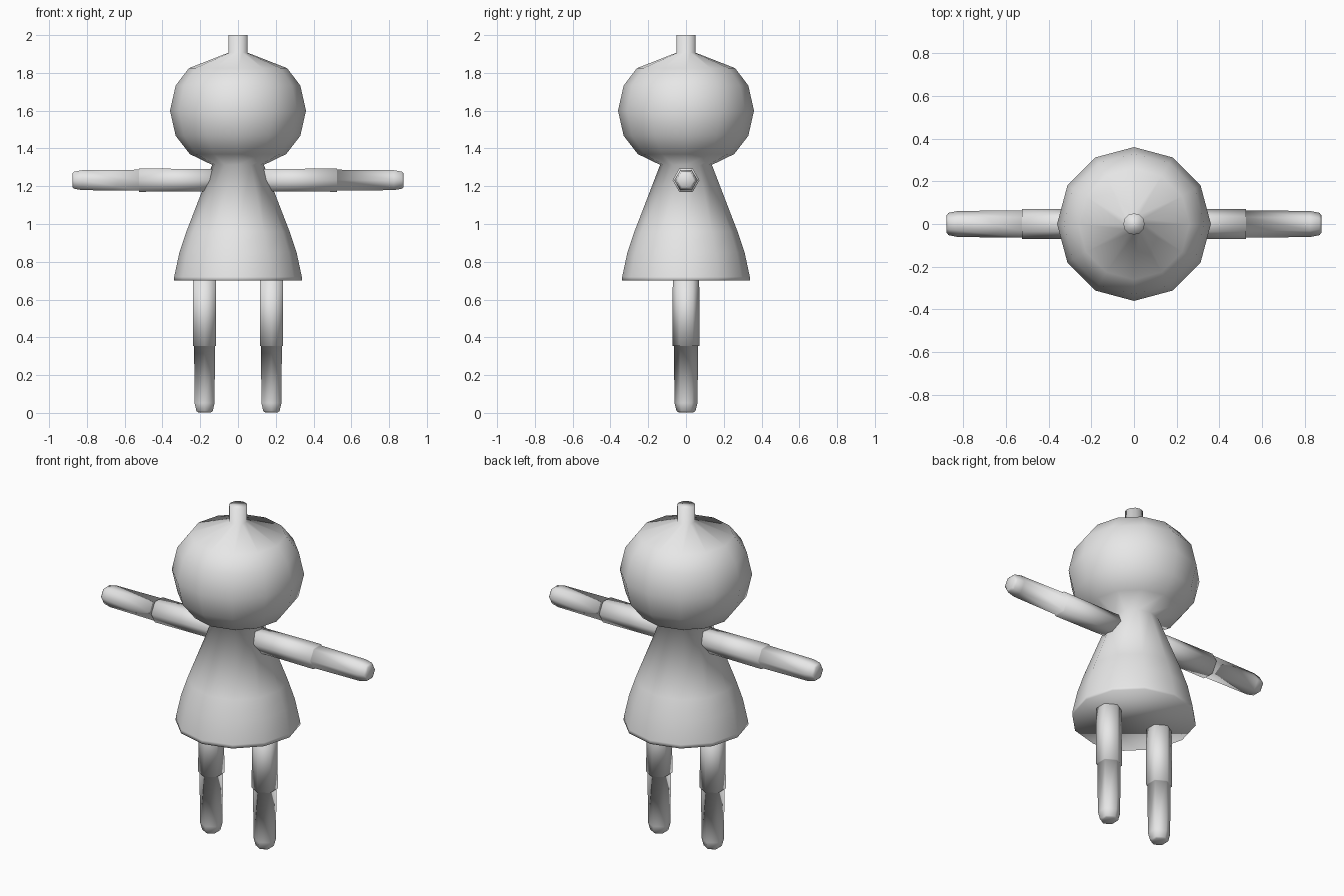
import bpy
import bmesh
import math
from mathutils import Matrix, Vector

cube = bpy.data.objects.get("Cube")
if cube:
    bpy.data.objects.remove(cube, do_unlink=True)

# Single flat material
GREY = (0.8, 0.8, 0.8, 1.0)
grey = bpy.data.materials.new("light_grey")
grey.use_nodes = True
grey.diffuse_color = GREY
grey.node_tree.nodes["Principled BSDF"].inputs["Base Color"].default_value = GREY


def turned(name, profile, sides, matrix=Matrix()):
    """Spin (radius, height) points about local z, cap both ends, shade smooth."""
    bm = bmesh.new()
    rings = []
    for r, z in profile:
        ring = []
        for i in range(sides):
            a = math.pi / 2 + 2 * math.pi * i / sides
            ring.append(bm.verts.new((r * math.cos(a), r * math.sin(a), z)))
        rings.append(ring)
    for lower, upper in zip(rings, rings[1:]):
        for i in range(sides):
            j = (i + 1) % sides
            bm.faces.new((lower[i], lower[j], upper[j], upper[i]))
    bm.faces.new(rings[0][::-1])
    bm.faces.new(rings[-1])
    bmesh.ops.recalc_face_normals(bm, faces=bm.faces)
    for f in bm.faces:
        f.smooth = True
    mesh = bpy.data.meshes.new(name)
    bm.to_mesh(mesh)
    bm.free()
    mesh.materials.append(grey)
    obj = bpy.data.objects.new(name, mesh)
    obj.matrix_world = matrix
    bpy.context.collection.objects.link(obj)
    return obj


# Dress, neck, head and stem in one continuous turned form
turned("body_and_head", [
    (0.34, 0.70), (0.338, 0.72),                            # dress hem
    (0.31, 0.85), (0.273, 0.96), (0.137, 1.313),            # dress to neck
    (0.255, 1.37), (0.33, 1.467), (0.36, 1.60),             # lower head
    (0.33, 1.733), (0.26, 1.825), (0.05, 1.907),            # upper head
    (0.05, 2.0),                                            # stem
], 12)

# Six-sided limbs, each with a wider upper half and a rounded tip
leg_profile = [(0.040, 0.003), (0.050, 0.010), (0.061, 0.052), (0.064, 0.354),
               (0.071, 0.354), (0.070, 0.72)]
arm_profile = [(0.068, 0.08), (0.071, 0.525), (0.064, 0.525), (0.061, 0.825),
               (0.052, 0.868), (0.042, 0.877)]

for side, s in (("left", 1), ("right", -1)):
    turned(side + "_leg", leg_profile, 6, Matrix.Translation((s * 0.177, 0, 0)))
    turned(side + "_arm", arm_profile, 6,
           Matrix.Translation(Vector((0, 0, 1.232)))
           @ Matrix.Rotation(s * math.pi / 2, 4, 'Y'))
